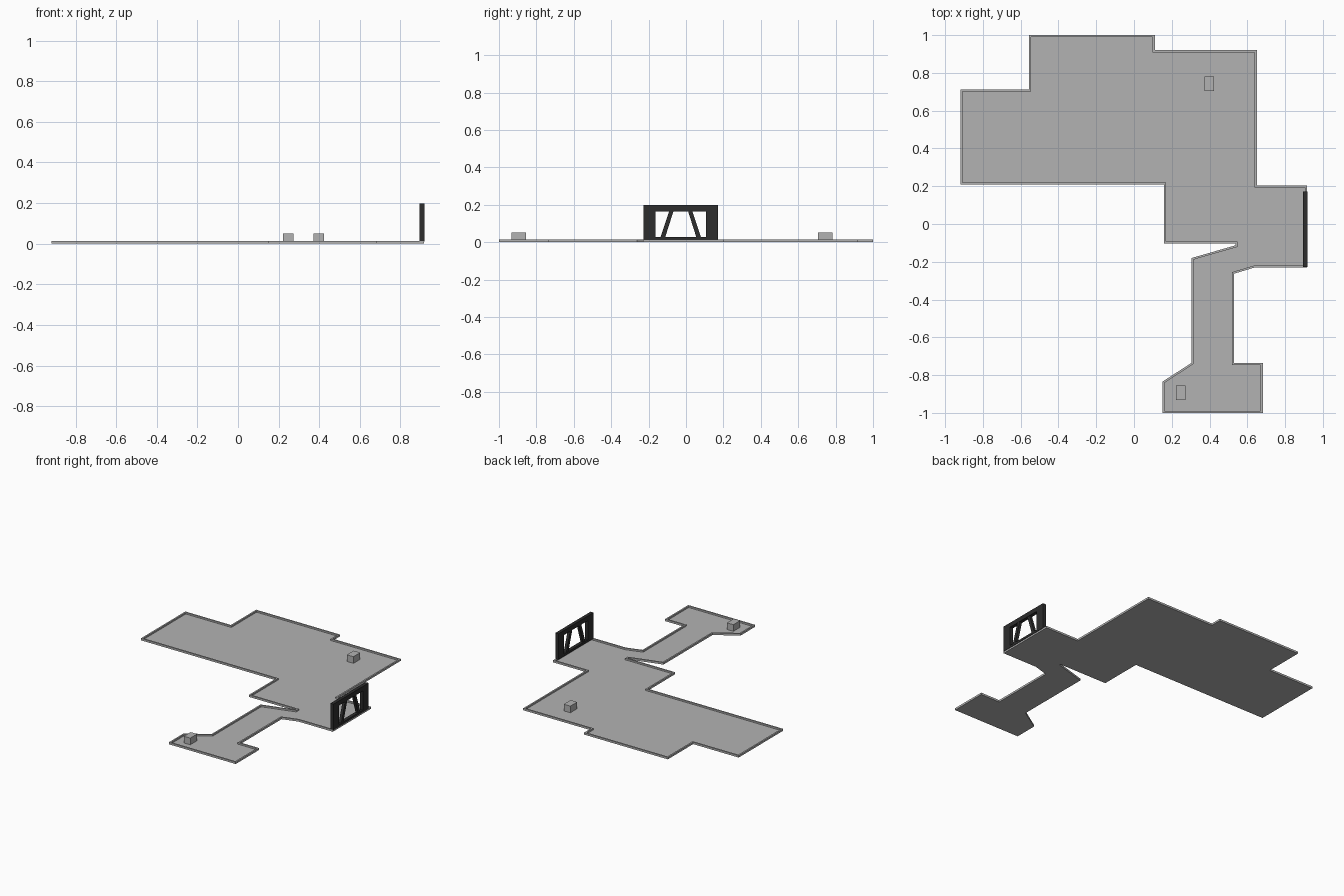
import bpy, bmesh
from mathutils import Vector

if "Cube" in bpy.data.objects:
    bpy.data.objects.remove(bpy.data.objects["Cube"])


def material(name, v):
    m = bpy.data.materials.new(name)
    m.diffuse_color = (v, v, v, 1)
    m.use_nodes = True
    m.node_tree.nodes["Principled BSDF"].inputs["Base Color"].default_value = m.diffuse_color
    return m


GREY = material("floor grey", 0.45)
BLACK = material("gate black", 0.026)


def finish(name, bm, mat):
    bmesh.ops.recalc_face_normals(bm, faces=bm.faces)
    bmesh.ops.triangulate(bm, faces=[f for f in bm.faces if len(f.verts) > 4])
    me = bpy.data.meshes.new(name)
    bm.to_mesh(me)
    bm.free()
    me.materials.append(mat)
    ob = bpy.data.objects.new(name, me)
    bpy.context.collection.objects.link(ob)
    return ob


def loft(bm, rings):
    """Join equal-length closed rings with quads and cap both ends."""
    loops = [[bm.verts.new(p) for p in r] for r in rings]
    n = len(loops[0])
    for a, b in zip(loops, loops[1:]):
        for i in range(n):
            j = (i + 1) % n
            bm.faces.new((a[i], a[j], b[j], b[i]))
    bm.faces.new(loops[0])
    bm.faces.new(loops[-1])


def inset(points, d):
    """Mitred inward offset of a clockwise outline."""
    pts = [Vector(p) for p in points]
    out = []
    for i, p in enumerate(pts):
        u = (p - pts[i - 1]).normalized()
        v = (pts[(i + 1) % len(pts)] - p).normalized()
        n1, n2 = Vector((u.y, -u.x)), Vector((v.y, -v.x))
        out.append(p + (n1 + n2) * (d / (1 + n1.dot(n2))))
    return out


def ring(points, z):
    return [(p[0], p[1], z) for p in points]


def box(name, x0, x1, y0, y1, z0, z1, mat):
    bm = bmesh.new()
    quad = [(x0, y0), (x1, y0), (x1, y1), (x0, y1)]
    loft(bm, [ring(quad, z0), ring(quad, z1)])
    return finish(name, bm, mat)


# floor plate with a low raised rim
outline = [(-0.918, 0.713), (-0.556, 0.713), (-0.556, 1.0), (0.11, 1.0),
           (0.11, 0.92), (0.65, 0.92), (0.65, 0.204), (0.915, 0.204),
           (0.915, -0.23), (0.64, -0.23), (0.53, -0.263), (0.53, -0.735),
           (0.682, -0.735), (0.682, -1.0), (0.15, -1.0), (0.15, -0.835),
           (0.305, -0.735), (0.305, -0.18), (0.537, -0.113),
           (0.537, -0.103), (0.158, -0.103), (0.158, 0.208), (-0.918, 0.208)]
inner = inset(outline, 0.011)
bm = bmesh.new()
loft(bm, [ring(outline, 0), ring(outline, 0.014),
          ring(inner, 0.014), ring(inner, 0.003)])
finish("floor_with_rim", bm, GREY)

# two small crates
box("crate_north", 0.372, 0.424, 0.705, 0.782, 0.003, 0.051, GREY)
box("crate_south", 0.222, 0.273, -0.932, -0.855, 0.003, 0.051, GREY)

# gate frame: outer frame as a square ring around the window
X0, X1 = 0.894, 0.918
MID = -0.028


def rect(x, hw, z0, z1):
    return [(x, MID - hw, z0), (x, MID + hw, z0),
            (x, MID + hw, z1), (x, MID - hw, z1)]


bm = bmesh.new()
rings = [rect(X0, 0.2, 0.012, 0.198), rect(X1, 0.2, 0.012, 0.198),
         rect(X1, 0.134, 0.028, 0.165), rect(X0, 0.134, 0.028, 0.165)]
loops = [[bm.verts.new(p) for p in r] for r in rings]
for k in range(4):
    a, b = loops[k], loops[(k + 1) % 4]
    for i in range(4):
        j = (i + 1) % 4
        bm.faces.new((a[i], a[j], b[j], b[i]))
finish("gate_frame", bm, BLACK)

# slanted window bars, mirrored
for side, label in ((-1, "left"), (1, "right")):
    prof = [(0.083, 0.027), (0.108, 0.027), (0.062, 0.166), (0.039, 0.166)]
    bm = bmesh.new()
    loft(bm, [[(x, MID + side * y, z) for y, z in prof]
              for x in (X0 + 0.002, X1 - 0.002)])
    finish("gate_bar_" + label, bm, BLACK)
